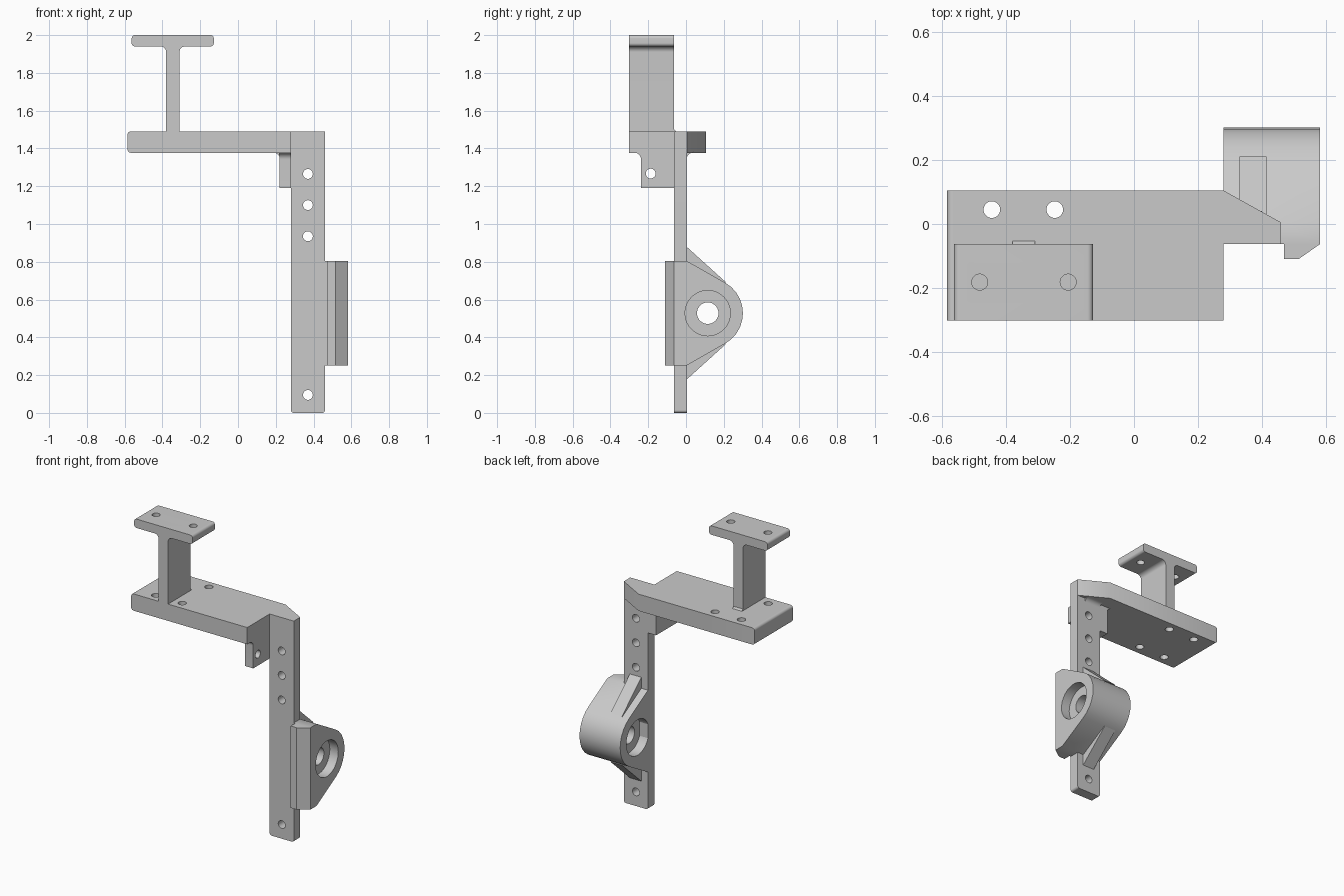
import bpy, bmesh, math
from mathutils import Vector

if "Cube" in bpy.data.objects:
    bpy.data.objects.remove(bpy.data.objects["Cube"])

grey = bpy.data.materials.new("plain_grey")
grey.diffuse_color = (0.59, 0.59, 0.59, 1)
grey.use_nodes = True
grey.node_tree.nodes["Principled BSDF"].inputs["Base Color"].default_value = grey.diffuse_color


def rounded(points, steps=10):
    """Replace each corner given as (u, v, radius) by an arc."""
    out = []
    for i, p in enumerate(points):
        c = Vector(p[:2])
        if len(p) < 3:
            out.append(c)
            continue
        a = (Vector(points[i - 1][:2]) - c).normalized()
        b = (Vector(points[(i + 1) % len(points)][:2]) - c).normalized()
        half = math.acos(max(-1, min(1, a.dot(b)))) / 2
        mid = c + (a + b).normalized() * (p[2] / math.sin(half))
        t = p[2] / math.tan(half)
        start, end = c + a * t - mid, c + b * t - mid
        a0 = math.atan2(start.y, start.x)
        turn = math.atan2(end.y, end.x) - a0
        turn = (turn + math.pi) % (2 * math.pi) - math.pi
        for k in range(steps + 1):
            w = a0 + turn * k / steps
            out.append(mid + Vector((math.cos(w), math.sin(w))) * p[2])
    return out


def place(axis, u, v, w):
    return {'x': (w, u, v), 'y': (u, w, v), 'z': (u, v, w)}[axis]


def prism(name, points, axis, lo, hi):
    """Extrude a profile along an axis."""
    bm = bmesh.new()
    pts = rounded(points)
    rings = [[bm.verts.new(place(axis, p[0], p[1], w)) for p in pts] for w in (lo, hi)]
    bm.faces.new(rings[0])
    bm.faces.new(rings[1])
    for i in range(len(pts)):
        j = (i + 1) % len(pts)
        bm.faces.new((rings[0][i], rings[0][j], rings[1][j], rings[1][i]))
    bmesh.ops.recalc_face_normals(bm, faces=bm.faces)
    mesh = bpy.data.meshes.new(name)
    bm.to_mesh(mesh)
    bm.free()
    mesh.materials.append(grey)
    ob = bpy.data.objects.new(name, mesh)
    bpy.context.collection.objects.link(ob)
    return ob


def rod(axis, u, v, r, lo, hi, n=40):
    pts = [(u + r * math.cos(2 * math.pi * k / n), v + r * math.sin(2 * math.pi * k / n))
           for k in range(n)]
    return prism("cutter", pts, axis, lo, hi)


def finish(ob, cutters=()):
    """Cut the holes, then smooth the round faces."""
    bpy.ops.object.select_all(action='DESELECT')
    bpy.context.view_layer.objects.active = ob
    ob.select_set(True)
    for c in cutters:
        m = ob.modifiers.new("cut", 'BOOLEAN')
        m.operation, m.solver, m.object = 'DIFFERENCE', 'EXACT', c
        bpy.ops.object.modifier_apply(modifier=m.name)
        bpy.data.objects.remove(c)
    bpy.ops.object.shade_smooth_by_angle(angle=math.radians(30))


HOLE = 0.026

# upright strip with mounting holes
strip = prism("upright_strip", [(0.28, 0, 0.015), (0.46, 0, 0.015), (0.46, 1.49), (0.28, 1.49)],
              'y', -0.063, 0.005)
finish(strip, [rod('y', 0.37, z, HOLE, -0.2, 0.2) for z in (0.095, 0.935, 1.10, 1.265)])

# shelf plate, with a rounded free end and a slanted corner behind the strip
shelf = prism("shelf_plate", [(-0.585, -0.302), (0.28, -0.302), (0.28, 0.005), (0.46, 0.005),
                              (0.28, 0.105), (-0.585, 0.105)], 'z', 1.377, 1.49)
end_trim = prism("cutter", [(-0.7, 1.3), (-0.565, 1.3), (-0.565, 1.377), (-0.585, 1.377, 0.018),
                            (-0.585, 1.49, 0.018), (-0.565, 1.49), (-0.565, 1.6), (-0.7, 1.6)],
                 'y', -0.5, 0.5)
finish(shelf, [end_trim] + [rod('z', x, y, HOLE, 1.2, 1.6)
                            for x in (-0.445, -0.248) for y in (-0.24, 0.045)])

# post with top flange
post = prism("flanged_post", [(-0.38, 1.49), (-0.31, 1.49), (-0.31, 1.94, 0.03), (-0.128, 1.94, 0.018),
                              (-0.128, 2.0, 0.018), (-0.563, 2.0, 0.018), (-0.563, 1.94, 0.018),
                              (-0.38, 1.94, 0.03)], 'y', -0.302, -0.063)
finish(post, [rod('z', x, -0.182, 0.025, 1.9, 2.1) for x in (-0.483, -0.206)])
finish(prism("post_foot", [(-0.063, 1.49), (-0.053, 1.49), (-0.063, 1.502)], 'x', -0.38, -0.31))

# side lug under the shelf, with coves
lug = prism("side_lug", [(-0.302, 1.377), (-0.238, 1.377, 0.035), (-0.238, 1.19),
                         (0.005, 1.19), (0.005, 1.377)], 'x', 0.22, 0.28)
finish(lug, [rod('x', -0.187, 1.267, HOLE, 0, 0.5)])
finish(prism("lug_cove", [(0.185, 1.38), (0.185, 1.377), (0.22, 1.377, 0.03), (0.22, 1.34),
                          (0.225, 1.34), (0.225, 1.38)], 'y', -0.238, 0.005))
finish(prism("strip_cove", [(0.04, 1.38), (0.04, 1.377), (0.005, 1.377, 0.03), (0.005, 1.34),
                            (0, 1.34), (0, 1.38)], 'x', 0.28, 0.40))

# bearing hub wrapped around the strip edge
MID = 0.528
hub = prism("bearing_hub", [(-0.15, 0.252), (-0.15, 0.804), (0.005, 0.804),
                            (0.491, MID, 0.185), (0.005, 0.252)], 'x', 0.28, 0.583)
hub_trim = prism("cutter", [(0.2, 0.005), (0.46, 0.005), (0.46, -0.063), (0.47, -0.063),
                            (0.47, -0.11), (0.515, -0.11), (0.585, -0.061), (0.7, 0.02),
                            (0.7, -0.3), (0.2, -0.3)], 'z', 0, 1)
finish(hub, [hub_trim, rod('x', 0.115, MID, 0.057, 0.1, 0.8),
             rod('x', 0.115, MID, 0.12, 0.52, 0.7), rod('x', 0.115, MID, 0.12, 0.2, 0.343)])

# gusset ribs above and below the hub
for name, s in (("upper_rib", 1), ("lower_rib", -1)):
    finish(prism(name, [(0.005, MID + s * 0.35), (0.212, MID + s * 0.163), (0.18, MID + s * 0.15),
                        (0.005, MID + s * 0.23)], 'x', 0.33, 0.415))
